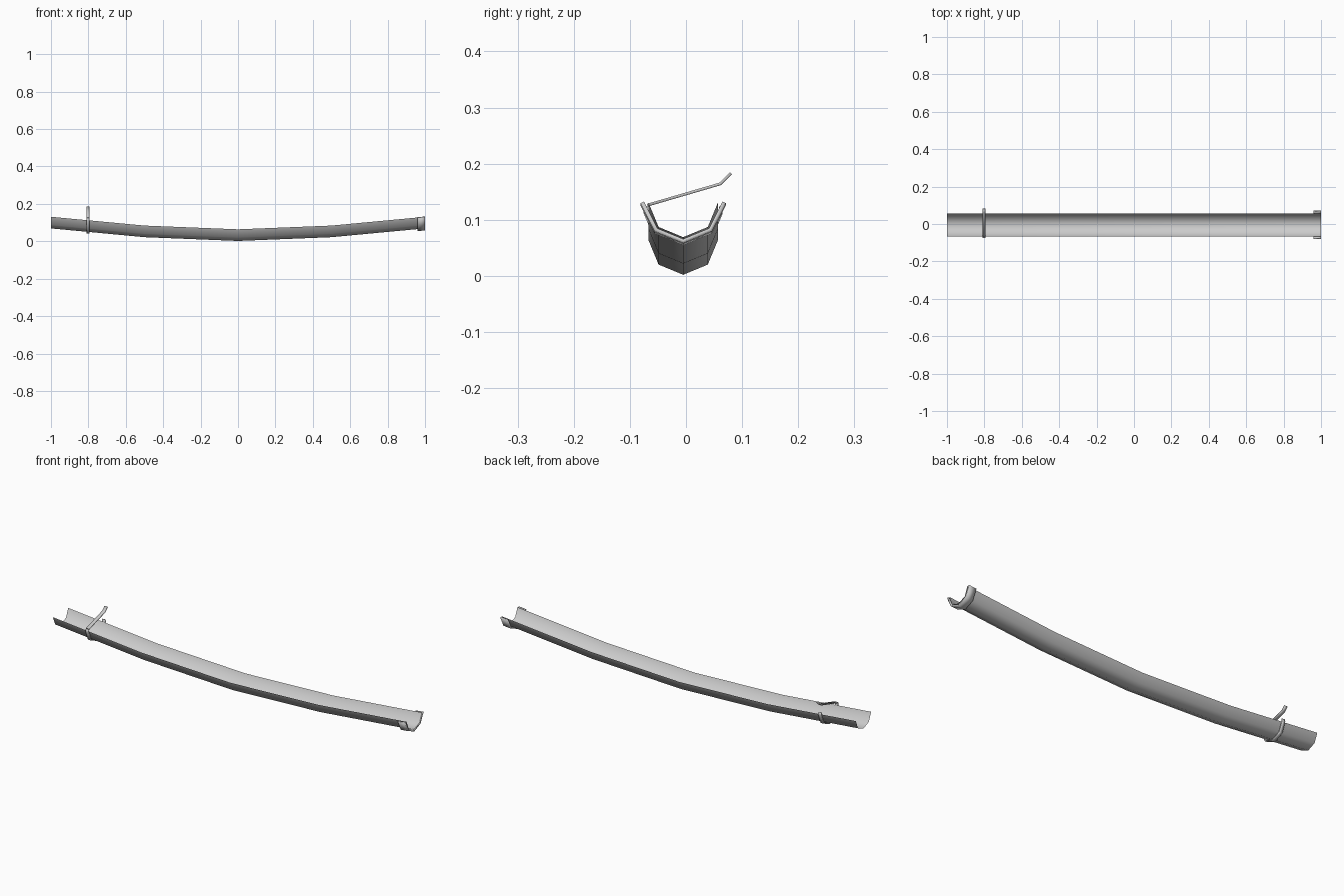
import bpy
import math
from mathutils import Vector

if "Cube" in bpy.data.objects:
    bpy.data.objects.remove(bpy.data.objects["Cube"])

metal = bpy.data.materials.new("grey_metal")
metal.diffuse_color = (0.6, 0.6, 0.6, 1)
metal.use_nodes = True
metal.node_tree.nodes["Principled BSDF"].inputs["Base Color"].default_value = metal.diffuse_color
CY = -0.005    # centre line of the trough
RIM = 0.064    # rim height at the lowest point


def sag(x):
    """Height gained along the sagging length."""
    a = abs(x)
    return 0.02 * a / 0.5 if a < 0.5 else 0.02 + (a - 0.5) * 0.094


def half_ring(r):
    """Half octagon section (y, z), open at the top."""
    return [(CY - r * math.cos(i * math.pi / 4), RIM - r * math.sin(i * math.pi / 4))
            for i in range(5)]


def sweep(name, profile, xs, lift, smooth=False):
    """Skin an open profile through the x stations."""
    n = len(profile)
    verts = [(x, y, z + lift(x)) for x in xs for y, z in profile]
    faces = [(i * n + j, i * n + j + 1, (i + 1) * n + j + 1, (i + 1) * n + j)
             for i in range(len(xs) - 1) for j in range(n - 1)]
    faces = [f[::-1] for f in faces]
    me = bpy.data.meshes.new(name)
    me.from_pydata(verts, [], faces)
    me.materials.append(metal)
    ob = bpy.data.objects.new(name, me)
    bpy.context.collection.objects.link(ob)
    if smooth:
        me.polygons.foreach_set("use_smooth", [True] * len(me.polygons))
    return ob


def thicken(ob, t):
    """Centre a wall thickness on the sheet."""
    m = ob.modifiers.new("wall", "SOLIDIFY")
    m.thickness = t
    m.offset = 0
    m.use_even_offset = True
    bpy.context.view_layer.objects.active = ob
    ob.select_set(True)
    bpy.ops.object.shade_smooth_by_angle(angle=math.radians(50))
    ob.select_set(False)


# Sagging open trough
sweep("gutter_trough", half_ring(0.062), [-1, -0.5, 0, 0.5, 1], sag, True)

# Joint collar under the right end, with slightly flared sides
collar = half_ring(0.069)
collar[0] = (CY - 0.073, RIM)
collar[4] = (CY + 0.073, RIM)
thicken(sweep("joint_collar", collar, [0.96, 1.0], sag), 0.007)

# Hanger strap wrapped below the trough
strap = half_ring(0.068)
strap = [(CY - 0.066, RIM + 0.012)] + strap + [(CY + 0.066, RIM + 0.012)]
thicken(sweep("hanger_strap", strap, [-0.81, -0.793], lambda x: sag(-0.8)), 0.005)

# Loose hanger arm rising towards the back
arm = [(-0.069, 0.126), (0.061, 0.164), (0.08, 0.183)]
thicken(sweep("hanger_arm", arm, [-0.81, -0.793], lambda x: 0), 0.005)
